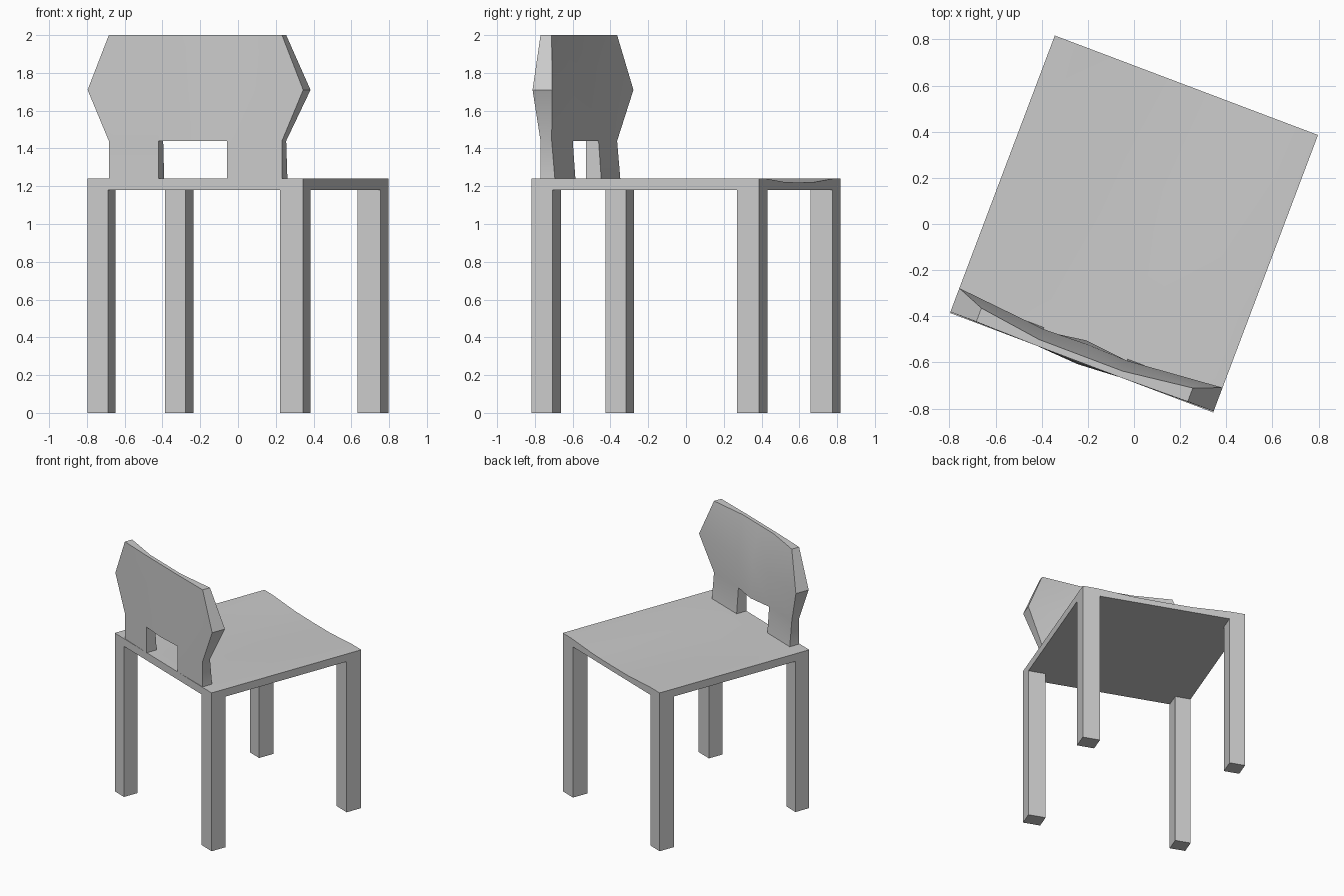
import bpy, bmesh, math

if "Cube" in bpy.data.objects:
    bpy.data.objects.remove(bpy.data.objects["Cube"])

TURN = math.radians(-20.7)   # whole chair is turned about z
W, D = 0.61, 0.643           # half width and half depth of the seat
SEAT_LOW, SEAT_TOP = 1.18, 1.24


def finish(name, bm, smooth=None):
    bmesh.ops.remove_doubles(bm, verts=bm.verts, dist=0.0001)
    bmesh.ops.recalc_face_normals(bm, faces=bm.faces)
    mesh = bpy.data.meshes.new(name)
    bm.to_mesh(mesh)
    bm.free()
    ob = bpy.data.objects.new(name, mesh)
    bpy.context.collection.objects.link(ob)
    ob.rotation_euler.z = TURN
    if smooth:
        bpy.ops.object.select_all(action='DESELECT')
        ob.select_set(True)
        bpy.context.view_layer.objects.active = ob
        bpy.ops.object.shade_smooth_by_angle(angle=math.radians(smooth))
    return ob


def box(name, x0, x1, y0, y1, z0, z1):
    bm = bmesh.new()
    bmesh.ops.create_cube(bm, size=1)
    for v in bm.verts:
        v.co = (x1 if v.co.x > 0 else x0,
                y1 if v.co.y > 0 else y0,
                z1 if v.co.z > 0 else z0)
    return finish(name, bm)


def slab(name, near, far, skip=()):
    """Solid between two matching grids of points, leaving out skipped cells."""
    bm = bmesh.new()
    layers = [[[bm.verts.new(p) for p in row] for row in g] for g in (near, far)]
    cells = {(r, c) for r in range(len(near) - 1)
             for c in range(len(near[0]) - 1)} - set(skip)
    for r, c in cells:
        ring = [(r, c), (r, c + 1), (r + 1, c + 1), (r + 1, c)]
        for g in layers:
            bm.faces.new([g[i][j] for i, j in ring])
        # close the rim wherever there is no neighbouring cell
        for k, step in enumerate([(-1, 0), (0, 1), (1, 0), (0, -1)]):
            if (r + step[0], c + step[1]) not in cells:
                (a, b), (d, e) = ring[k], ring[(k + 1) % 4]
                bm.faces.new([layers[0][a][b], layers[0][d][e],
                              layers[1][d][e], layers[1][a][b]])
    bmesh.ops.delete(bm, geom=[v for v in bm.verts if not v.link_faces],
                     context='VERTS')
    return finish(name, bm, 30)


# Seat: flat underside, shallow dip growing towards the open edge
xs = [-W, -0.5, -0.22, 0, 0.22, 0.5, W]
dip = [0, 0, 1, 1.1, 1, 0, 0]
rows = [(-D, 0), (-0.5, 0), (0.0, 0.010), (D, 0.018)]
slab("seat",
     [[(x, y, SEAT_LOW) for x in xs] for y, _ in rows],
     [[(x, y, SEAT_TOP - d * k) for x, k in zip(xs, dip)] for y, d in rows])

# Legs: flush with the seat corners
for side, x0, x1 in (("left", -W, -W + 0.116), ("right", W - 0.129, W)):
    box("front_leg_" + side, x0, x1, -D, -D + 0.118, 0, SEAT_LOW)
    box("back_leg_" + side, x0, x1, D - 0.125, D, 0, SEAT_LOW)

# Backrest: z, half width, inner face y (end, hole edge, middle), outer middle y
levels = [(1.24, 0.49, -0.557, -0.558, -0.558, -0.643),
          (1.44, 0.49, -0.575, -0.573, -0.545, -0.655),
          (1.71, 0.61, -0.528, -0.565, -0.560, -0.650),
          (2.00, 0.49, -0.575, -0.614, -0.614, -0.643)]
outer, inner = [], []
for z, w, end, edge, mid, out in levels:
    cols = [-w, -0.207, -0.013, 0.18, w]
    inner.append([(x, y, z) for x, y in zip(cols, (end, edge, mid, edge, end))])
    outer.append([(x, y, z) for x, y in zip(cols, (-0.638, -D, out, -D, -0.638))])
slab("backrest", outer, inner, skip=[(0, 1), (0, 2)])
